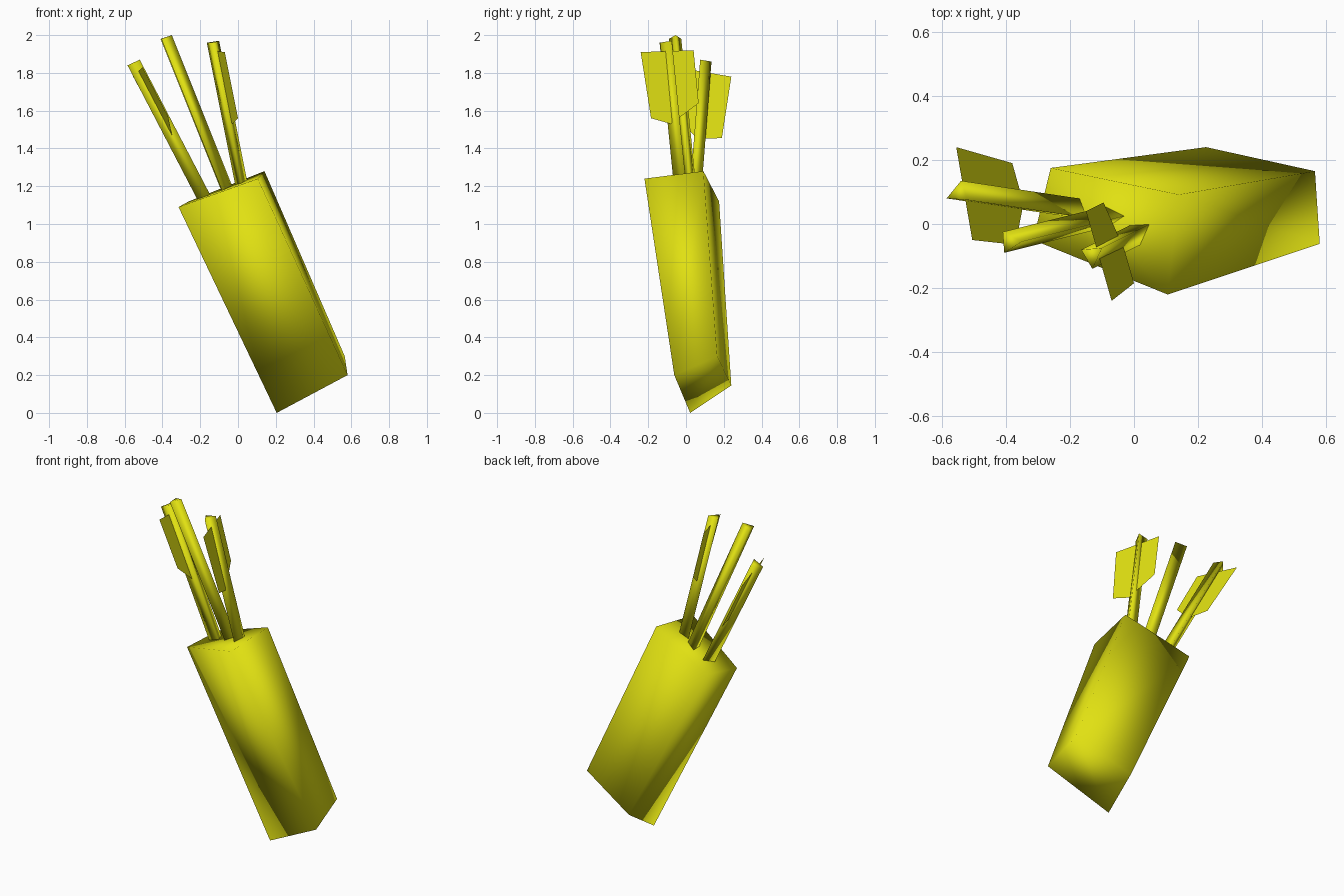
import bpy
import bmesh
from mathutils import Vector

if "Cube" in bpy.data.objects:
    bpy.data.objects.remove(bpy.data.objects["Cube"])

yellow = bpy.data.materials.new("yellow")
yellow.diffuse_color = (0.75, 0.75, 0.006, 1.0)
yellow.use_nodes = True
yellow.node_tree.nodes["Principled BSDF"].inputs["Base Color"].default_value = yellow.diffuse_color


def finish(name, bm, smooth):
    """Turn a bmesh into a coloured object."""
    bmesh.ops.recalc_face_normals(bm, faces=bm.faces)
    for f in bm.faces:
        f.smooth = smooth
    mesh = bpy.data.meshes.new(name)
    bm.to_mesh(mesh)
    bm.free()
    mesh.materials.append(yellow)
    obj = bpy.data.objects.new(name, mesh)
    bpy.context.collection.objects.link(obj)
    return obj


def loft(name, ring_a, ring_b):
    """Closed tube between two rings with the same number of corners."""
    bm = bmesh.new()
    a = [bm.verts.new(p) for p in ring_a]
    b = [bm.verts.new(p) for p in ring_b]
    n = len(a)
    for i in range(n):
        j = (i + 1) % n
        bm.faces.new((a[i], a[j], b[j], b[i]))
    bm.faces.new(a)
    bm.faces.new(b[::-1])
    return finish(name, bm, True)


def shaft(name, end, direction, reach):
    """Three-sided arrow shaft running from its outer end into the quiver."""
    step = Vector(direction) * reach
    return loft(name, end, [Vector(p) + step for p in end])


def fletching(name, outline):
    """Thin single-sheet vane, split along the shaft line."""
    bm = bmesh.new()
    top_long, top_short, low_short, tip, low_long = [bm.verts.new(p) for p in outline]
    mid = bm.verts.new((top_long.co + top_short.co) / 2)
    bm.faces.new((top_long, mid, tip, low_long))
    bm.faces.new((mid, top_short, low_short, tip))
    return finish(name, bm, False)


# Quiver: tilted, tapered four-sided case with soft shading
loft("quiver",
     [(-0.26, 0.175, 1.12), (0.14, 0.092, 1.28), (0.105, -0.22, 1.24), (-0.315, -0.05, 1.09)],
     [(0.225, 0.24, 0.145), (0.565, 0.165, 0.30), (0.58, -0.062, 0.20), (0.205, 0.022, 0.0)])

# Arrow shafts
shaft("left_arrow_shaft",
      [(-0.585, 0.08, 1.84), (-0.54, 0.135, 1.86), (-0.52, 0.075, 1.87)],
      (1, -0.15, -1.92), 0.42)
shaft("middle_arrow_shaft",
      [(-0.41, -0.025, 1.98), (-0.405, -0.09, 1.98), (-0.35, -0.055, 2.0)],
      (1, 0.25, -2.5), 0.36)
shaft("right_arrow_shaft",
      [(-0.165, -0.08, 1.96), (-0.13, -0.14, 1.96), (-0.10, -0.075, 1.97)],
      (1, 0.5, -5.0), 0.17)

# Fletchings on the outer arrows
fletching("left_arrow_fletching",
          [(-0.555, 0.24, 1.78), (-0.505, -0.05, 1.83), (-0.37, -0.065, 1.57),
           (-0.345, 0.065, 1.45), (-0.38, 0.19, 1.455)])
fletching("right_arrow_fletching",
          [(-0.07, -0.24, 1.91), (-0.15, 0.04, 1.92), (-0.095, 0.067, 1.64),
           (-0.03, -0.08, 1.53), (0.0, -0.185, 1.56)])
